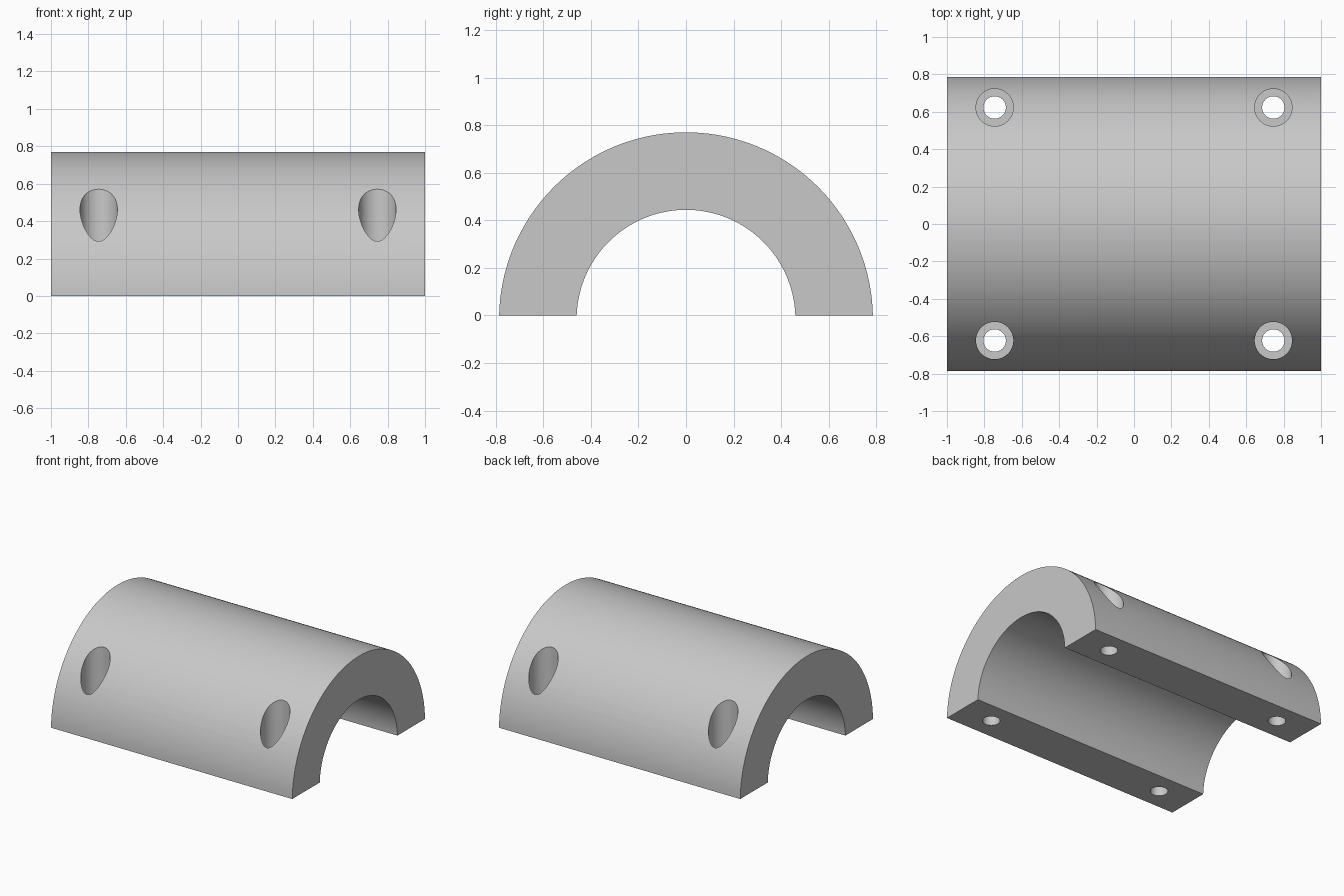
import bpy
import bmesh
from math import asin, cos, sin, pi, radians

cube = bpy.data.objects.get("Cube")
if cube:
    bpy.data.objects.remove(cube, do_unlink=True)

LENGTH = 2.0
OUTER, INNER = 0.786, 0.46
DROP = 0.016            # bore axis lies slightly below the flat base
SEGMENTS = 72
HOLE_X, HOLE_Y = 0.745, 0.623

grey = bpy.data.materials.new("plain grey")
grey.use_nodes = True
colour = (0.58, 0.58, 0.58, 1)
grey.diffuse_color = colour
grey.node_tree.nodes["Principled BSDF"].inputs["Base Color"].default_value = colour


def arc(radius):
    """Arc points from the front foot over the top to the back foot."""
    start = asin(DROP / radius)
    angles = [start + (pi - 2 * start) * i / SEGMENTS for i in range(SEGMENTS + 1)]
    return [(-radius * cos(a), max(0, radius * sin(a) - DROP)) for a in angles]


def make_object(name, bm):
    bmesh.ops.recalc_face_normals(bm, faces=bm.faces)
    mesh = bpy.data.meshes.new(name)
    bm.to_mesh(mesh)
    bm.free()
    mesh.materials.append(grey)
    obj = bpy.data.objects.new(name, mesh)
    bpy.context.collection.objects.link(obj)
    return obj


def make_cutter(name, x, y, radius, bottom, top):
    bm = bmesh.new()
    bmesh.ops.create_cone(bm, cap_ends=True, segments=48, radius1=radius,
                          radius2=radius, depth=top - bottom)
    bmesh.ops.translate(bm, verts=bm.verts, vec=(x, y, (top + bottom) / 2))
    obj = make_object(name, bm)
    obj.hide_render = True
    return obj


# Half-sleeve body: the arch profile extruded along x
bm = bmesh.new()
profile = arc(OUTER) + arc(INNER)[::-1]
face = bm.faces.new([bm.verts.new((-LENGTH / 2, y, z)) for y, z in profile])
extruded = bmesh.ops.extrude_face_region(bm, geom=[face], use_keep_orig=True)
new_verts = [v for v in extruded["geom"] if isinstance(v, bmesh.types.BMVert)]
bmesh.ops.translate(bm, verts=new_verts, vec=(LENGTH, 0, 0))
body = make_object("half_sleeve", bm)

# Four counterbored bolt holes
cutters = []
for x in (-HOLE_X, HOLE_X):
    for y in (-HOLE_Y, HOLE_Y):
        cutters.append(make_cutter("bolt_hole_cutter", x, y, 0.06, -0.2, 1))
        cutters.append(make_cutter("counterbore_cutter", x, y, 0.1, 0.13, 1.1))
for cutter in cutters:
    cut = body.modifiers.new("bolt cut", "BOOLEAN")
    cut.operation = "DIFFERENCE"
    cut.solver = "EXACT"
    cut.object = cutter

# Bake the cuts, drop the cutters and smooth the curved faces
graph = bpy.context.evaluated_depsgraph_get()
baked = bpy.data.meshes.new_from_object(body.evaluated_get(graph))
body.modifiers.clear()
body.data = baked
for cutter in cutters:
    bpy.data.objects.remove(cutter, do_unlink=True)
bpy.ops.object.select_all(action="DESELECT")
body.select_set(True)
bpy.context.view_layer.objects.active = body
bpy.ops.object.shade_smooth_by_angle(angle=radians(30))
